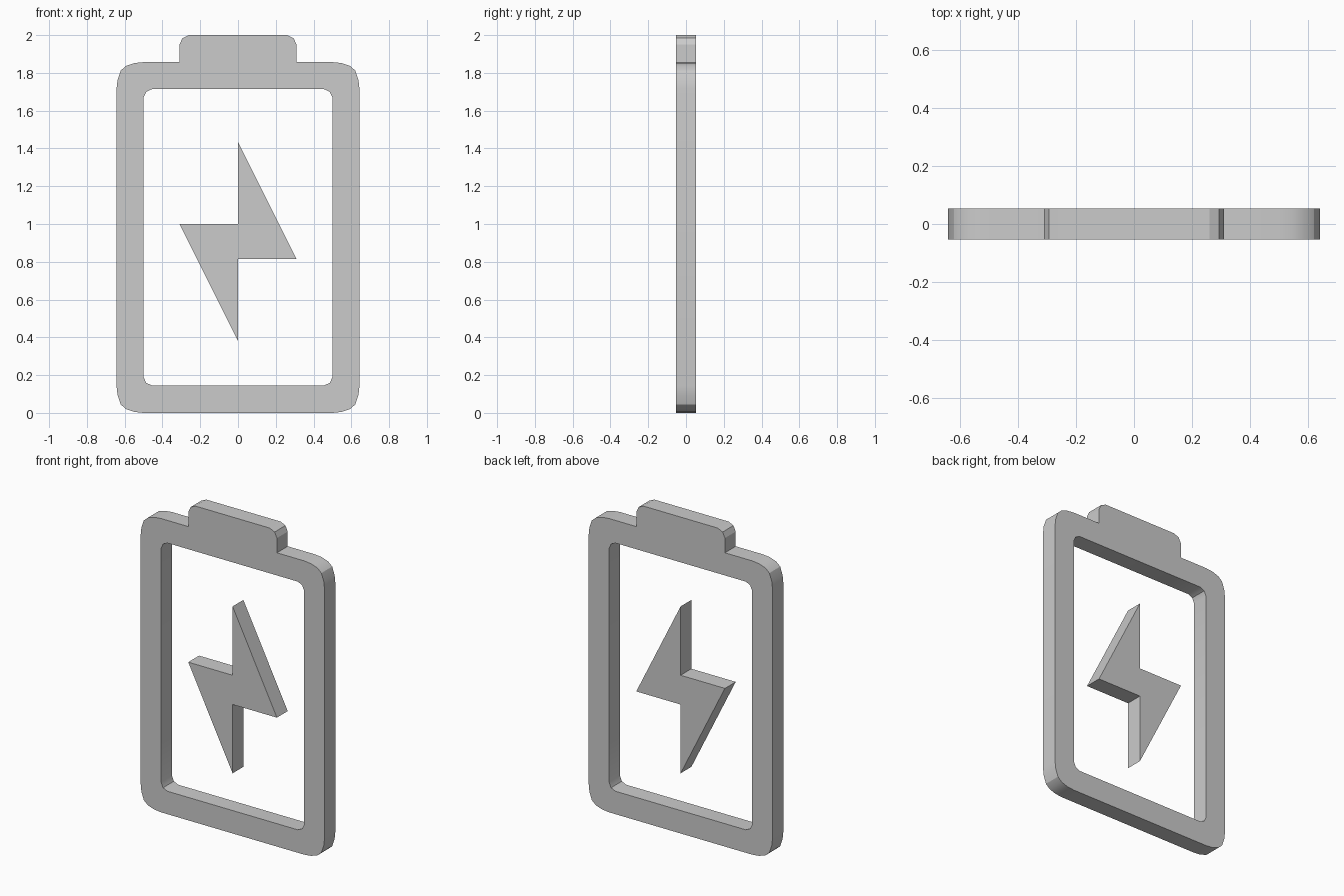
import bpy, bmesh, math
from mathutils import Matrix

if "Cube" in bpy.data.objects:
    bpy.data.objects.remove(bpy.data.objects["Cube"])

HALF_DEPTH = 0.054


def corner(x, z, offsets, top):
    """Rounded corner at (x, z): offsets lead from the side edge inwards."""
    s = -1 if top else 1
    pts = [(x - dx, z + s * dz) for dx, dz in offsets]
    return pts if top else pts[::-1]


def mirrored(half):
    """Close a right-hand half profile (bottom to top) with its mirror image."""
    return half + [(-x, z) for x, z in reversed(half)]


def plate(name, loops):
    """Flat plate from closed XZ loops; inner loops become holes."""
    curve = bpy.data.curves.new(name + "_profile", 'CURVE')
    curve.dimensions = '2D'
    curve.fill_mode = 'BOTH'
    curve.extrude = HALF_DEPTH
    for pts in loops:
        sp = curve.splines.new('POLY')
        sp.points.add(len(pts) - 1)
        for p, (x, z) in zip(sp.points, pts):
            p.co = (x, z, 0, 1)
        sp.use_cyclic_u = True
    tmp = bpy.data.objects.new(name + "_profile", curve)
    bpy.context.collection.objects.link(tmp)
    bpy.context.view_layer.update()
    dg = bpy.context.evaluated_depsgraph_get()
    mesh = bpy.data.meshes.new_from_object(tmp.evaluated_get(dg))
    bpy.data.objects.remove(tmp)
    bpy.data.curves.remove(curve)

    # Weld caps to walls and stand the plate upright
    bm = bmesh.new()
    bm.from_mesh(mesh)
    bmesh.ops.remove_doubles(bm, verts=bm.verts, dist=1e-4)
    bmesh.ops.transform(bm, matrix=Matrix.Rotation(math.pi / 2, 4, 'X'), verts=bm.verts)
    bmesh.ops.recalc_face_normals(bm, faces=bm.faces)
    bm.to_mesh(mesh)
    bm.free()
    mesh.name = name
    obj = bpy.data.objects.new(name, mesh)
    bpy.context.collection.objects.link(obj)
    bpy.ops.object.select_all(action='DESELECT')
    obj.select_set(True)
    bpy.context.view_layer.objects.active = obj
    bpy.ops.object.shade_smooth_by_angle(angle=math.radians(25))
    return obj


# Battery case with its raised terminal, and the window inside it
BIG = [(0, .143), (.005, .095), (.022, .045), (.05, .02), (.095, .005), (.143, 0)]
SMALL = [(0, .05), (.016, .016), (.05, 0)]
INNER = [(0, .045), (.014, .014), (.045, 0)]

outer = mirrored(corner(.643, 0, BIG, False) + corner(.643, 1.857, BIG, True)
                 + [(.31, 1.857)] + corner(.31, 2.0, SMALL, True))
window = mirrored(corner(.5, .145, INNER, False) + corner(.5, 1.714, INNER, True))
plate("battery_case", [outer, window])

# Lightning bolt floating in the window
plate("lightning_bolt", [[(0, 1.435), (.31, .815), (0, .815),
                          (0, .38), (-.31, 1.0), (0, 1.0)]])
